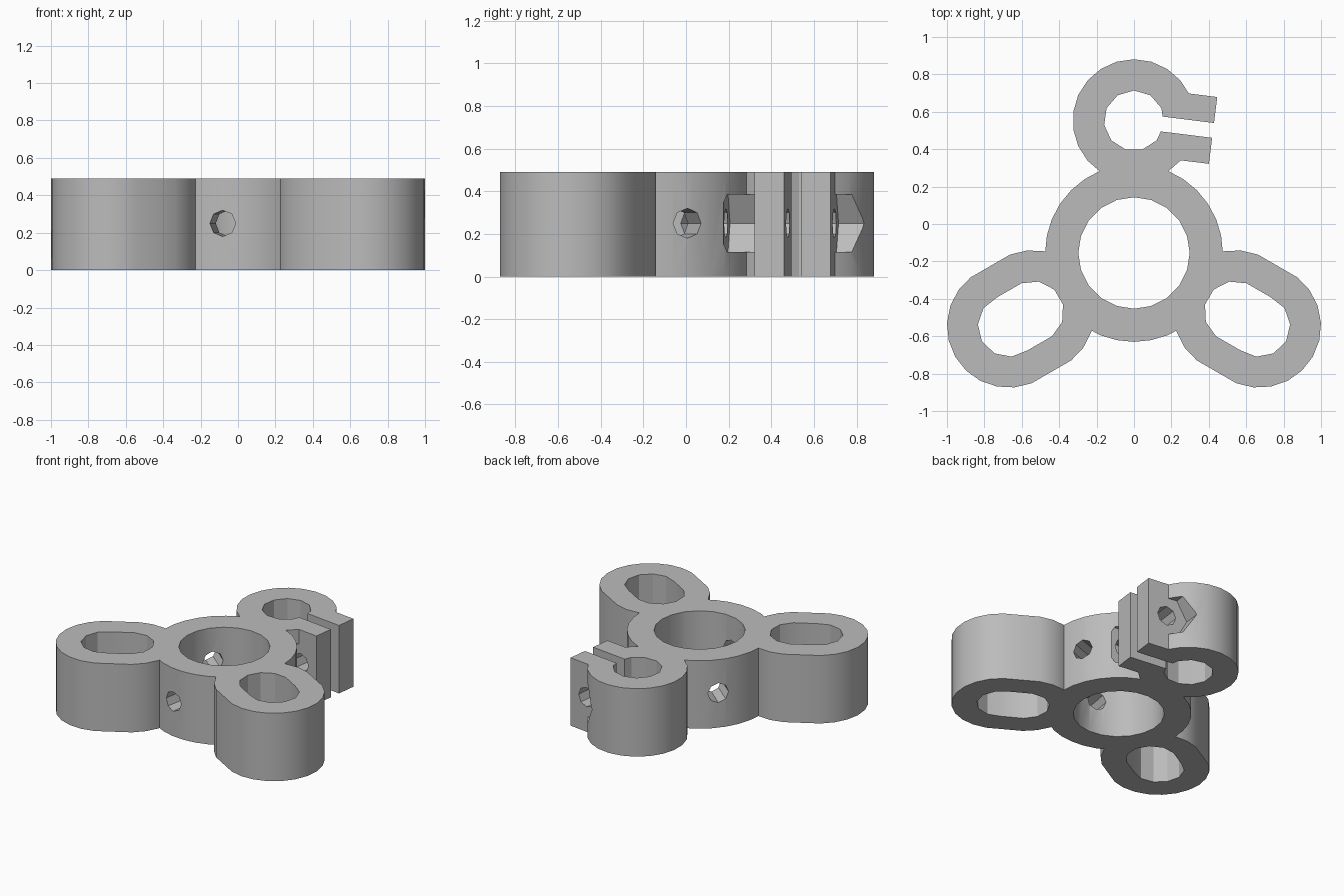
import bpy, bmesh, math
from mathutils import Matrix, Vector
from mathutils.geometry import convex_hull_2d

if "Cube" in bpy.data.objects:
    bpy.data.objects.remove(bpy.data.objects["Cube"])

H = 0.49                      # plate height
RING = (0.0, -0.155)          # main ring centre
CLAMP = (0.0, 0.553)          # clamp ring centre
TILT = math.radians(-7.1)     # direction of the clamp tabs

grey = bpy.data.materials.new("grey_plastic")
grey.diffuse_color = (0.5, 0.5, 0.5, 1)
grey.use_nodes = True
grey.node_tree.nodes["Principled BSDF"].inputs["Base Color"].default_value = grey.diffuse_color


def circle(c, r, n, start=90):
    a0 = math.radians(start)
    return [(c[0] + r * math.cos(a0 + 2 * math.pi * i / n),
             c[1] + r * math.sin(a0 + 2 * math.pi * i / n)) for i in range(n)]


def hull(points):
    vs = [Vector(p) for p in points]
    return [tuple(vs[i]) for i in convex_hull_2d(vs)]


def prism(name, pts, z0, z1, matrix=Matrix()):
    """Extrude a closed outline along its local z."""
    bm = bmesh.new()
    low = [bm.verts.new((x, y, z0)) for x, y in pts]
    high = [bm.verts.new((x, y, z1)) for x, y in pts]
    bm.faces.new(low[::-1])
    bm.faces.new(high)
    n = len(pts)
    for i in range(n):
        j = (i + 1) % n
        bm.faces.new((low[i], low[j], high[j], high[i]))
    bm.transform(matrix)
    bmesh.ops.recalc_face_normals(bm, faces=bm.faces[:])
    me = bpy.data.meshes.new(name)
    bm.to_mesh(me)
    bm.free()
    me.materials.append(grey)
    ob = bpy.data.objects.new(name, me)
    bpy.context.collection.objects.link(ob)
    return ob


def combine(target, other, op):
    m = target.modifiers.new(op.lower(), 'BOOLEAN')
    m.operation, m.object, m.solver = op, other, 'EXACT'
    bpy.context.view_layer.objects.active = target
    bpy.ops.object.modifier_apply(modifier=m.name)
    bpy.data.objects.remove(other, do_unlink=True)


def rect(x0, x1, h):
    return [(x0, -h), (x1, -h), (x1, h), (x0, h)]


def slot(side, r, n):
    """Elongated lobe outline, pointing outwards at 30 degrees below level."""
    start = -30 if side > 0 else 210
    return hull(circle((side * 0.54, -0.47), r, n, start) +
                circle((side * 0.67, -0.545), r, n, start))


tab_frame = Matrix.Translation((*CLAMP, 0)) @ Matrix.Rotation(TILT, 4, 'Z')

# solid bodies
body = prism("triple_rod_clamp", circle(RING, 0.475, 32), 0, H)
combine(body, prism("clamp_ring", circle(CLAMP, 0.328, 22), 0, H), 'UNION')
for s in (-1, 1):
    combine(body, prism("slot_lobe", slot(s, 0.33, 22), 0, H), 'UNION')
combine(body, prism("clamp_tabs", rect(0.05, 0.426, 0.18), 0, H, tab_frame), 'UNION')

# vertical bores, slots and the clamp slit
cutters = [prism("main_bore", circle(RING, 0.298, 20), -0.1, H + 0.1),
           prism("clamp_bore", circle(CLAMP, 0.161, 11), -0.1, H + 0.1),
           prism("clamp_slit", rect(0.0, 0.6, 0.04), -0.1, H + 0.1, tab_frame)]
cutters += [prism("slot_bore", slot(s, 0.165, 11), -0.1, H + 0.1) for s in (-1, 1)]

# radial set-screw holes in the main ring
for deg in (20, 140, 260):
    m = (Matrix.Translation((*RING, H / 2 + 0.005)) @
         Matrix.Rotation(math.radians(deg), 4, 'Z') @ Matrix.Rotation(math.pi / 2, 4, 'Y'))
    cutters.append(prism("screw_hole", circle((0, 0), 0.07, 8), 0.1, 0.6, m))

# bolt hole through the tabs with hexagonal pockets on both outer sides
bolt = (tab_frame @ Matrix.Translation((0.285, 0, H / 2 + 0.005)) @
        Matrix.Rotation(math.pi / 2, 4, 'X'))
cutters.append(prism("bolt_hole", circle((0, 0), 0.07, 8), -0.45, 0.42, bolt))
for a, b in ((0.18, 0.333), (-0.5, -0.18)):
    cutters.append(prism("hex_pocket", circle((0, 0), 0.156, 6, 0), a, b, bolt))

for c in cutters:
    combine(body, c, 'DIFFERENCE')

# smooth large walls, crisp small facets
bpy.ops.object.select_all(action='DESELECT')
body.select_set(True)
bpy.context.view_layer.objects.active = body
bpy.ops.object.shade_smooth_by_angle(angle=math.radians(25))
